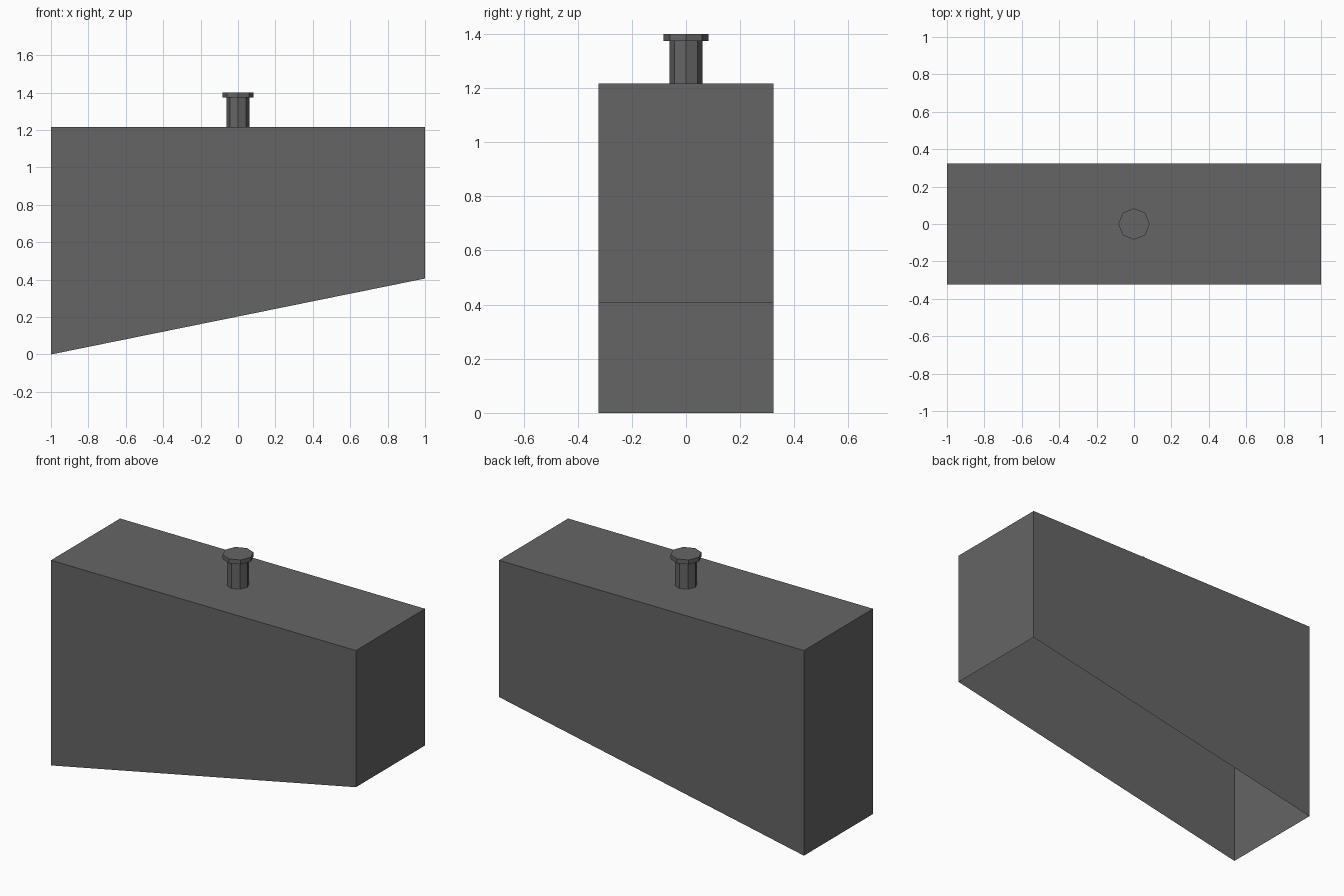
import bpy, bmesh

if "Cube" in bpy.data.objects:
    bpy.data.objects.remove(bpy.data.objects["Cube"])

grey = bpy.data.materials.new("dark grey")
grey.diffuse_color = (0.13, 0.13, 0.13, 1)
grey.use_nodes = True
grey.node_tree.nodes["Principled BSDF"].inputs["Base Color"].default_value = grey.diffuse_color


def add_object(name, bm):
    bmesh.ops.recalc_face_normals(bm, faces=bm.faces)
    mesh = bpy.data.meshes.new(name)
    bm.to_mesh(mesh)
    bm.free()
    mesh.materials.append(grey)
    obj = bpy.data.objects.new(name, mesh)
    bpy.context.collection.objects.link(obj)
    return obj


def octagon_prism(name, radius, z0, z1):
    # Eight-sided flat-shaded prism with corners on the x and y axes
    bm = bmesh.new()
    bmesh.ops.create_cone(bm, cap_ends=True, segments=8,
                          radius1=radius, radius2=radius, depth=z1 - z0)
    bmesh.ops.translate(bm, verts=bm.verts, vec=(0, 0, (z0 + z1) / 2))
    return add_object(name, bm)


# Thin-walled housing: slanted lower rim, open underneath
TOP, RIM, HALF_DEPTH = 1.216, 0.406, 0.324
bm = bmesh.new()
bmesh.ops.create_cube(bm, size=2)
for v in bm.verts:
    low = 0 if v.co.x < 0 else RIM
    v.co.y *= HALF_DEPTH
    v.co.z = TOP if v.co.z > 0 else low
bm.normal_update()
underside = [f for f in bm.faces if f.normal.z < -0.5]
bmesh.ops.delete(bm, geom=underside, context='FACES_ONLY')
# Open shell: make sure the walls face outward
housing = add_object("housing", bm)

# Stem and cap on top
octagon_prism("stem", 0.061, TOP, 1.374)
octagon_prism("cap", 0.084, 1.374, 1.40)
